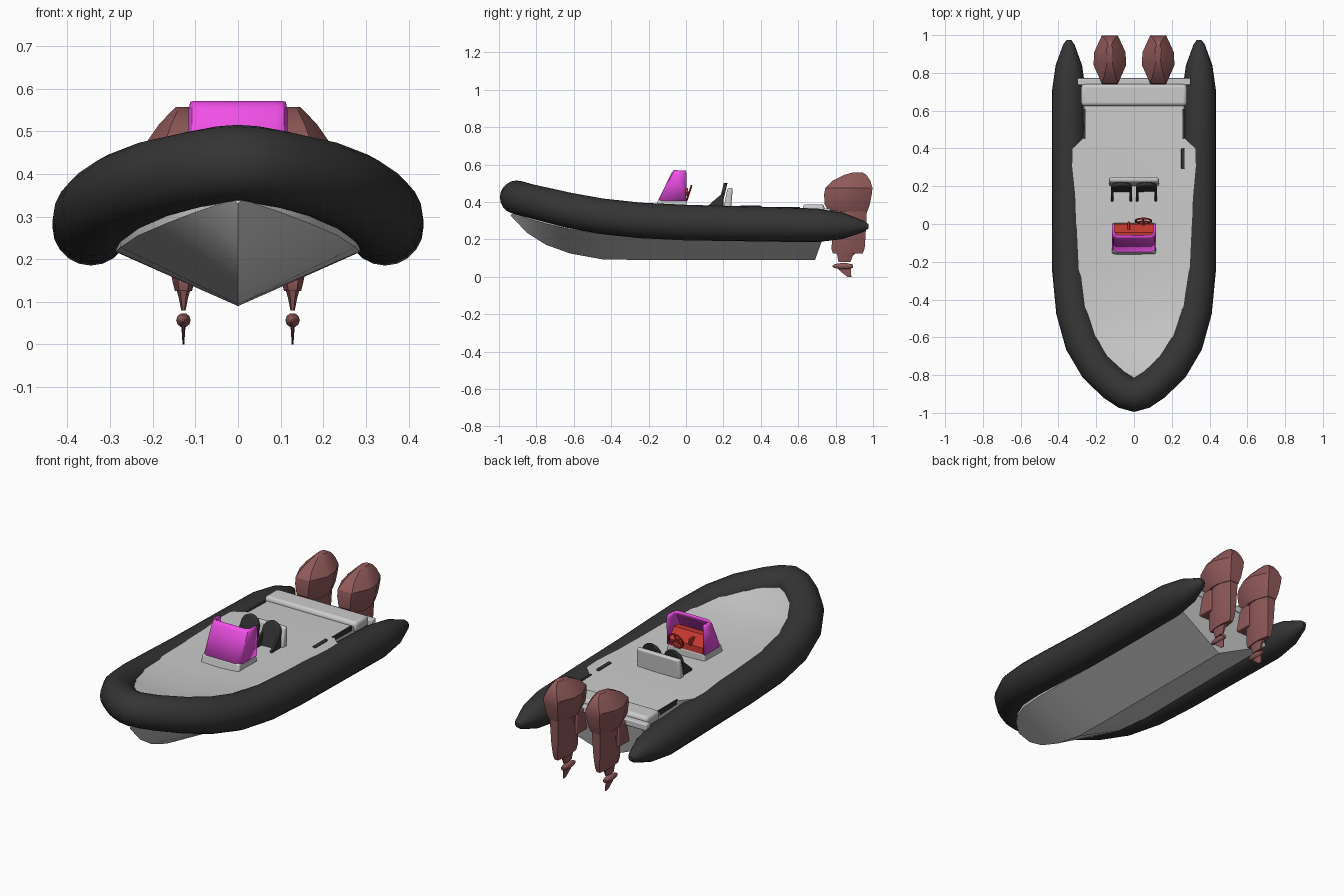
import bpy, bmesh, math
from mathutils import Vector

if "Cube" in bpy.data.objects:
    bpy.data.objects.remove(bpy.data.objects["Cube"])


def material(name, rgb):
    m = bpy.data.materials.new(name)
    m.diffuse_color = (*rgb, 1)
    m.use_nodes = True
    m.node_tree.nodes["Principled BSDF"].inputs["Base Color"].default_value = m.diffuse_color
    return m


BLACK = material("black_rubber", (0.035, 0.035, 0.035))
BROWN = material("engine_brown", (0.28, 0.1, 0.1))
PINK = material("magenta", (0.87, 0.08, 0.8))
RED = material("dash_red", (0.55, 0.04, 0.03))


def finish(bm, name, mat=None, angle=35, bevel=0):
    bmesh.ops.recalc_face_normals(bm, faces=bm.faces)
    me = bpy.data.meshes.new(name)
    bm.to_mesh(me)
    bm.free()
    ob = bpy.data.objects.new(name, me)
    bpy.context.collection.objects.link(ob)
    if mat:
        me.materials.append(mat)
    if bevel:
        b = ob.modifiers.new("bevel", "BEVEL")
        b.width, b.segments = bevel, 3
    bpy.ops.object.select_all(action="DESELECT")
    ob.select_set(True)
    bpy.context.view_layer.objects.active = ob
    bpy.ops.object.shade_smooth_by_angle(angle=math.radians(angle))
    return ob


def loft(name, rings, mat=None, closed=True, **kw):
    bm = bmesh.new()
    vs = [[bm.verts.new(p) for p in r] for r in rings]
    n = len(vs[0])
    for a, b in zip(vs, vs[1:]):
        for i in range(n if closed else n - 1):
            j = (i + 1) % n
            bm.faces.new((a[i], a[j], b[j], b[i]))
    if closed:
        bm.faces.new(vs[0])
        bm.faces.new(vs[-1])
    return finish(bm, name, mat, **kw)


def rect(x, y0, y1, z):
    return [(-x, y0, z), (x, y0, z), (x, y1, z), (-x, y1, z)]


def box(name, x0, x1, y0, y1, z0, z1, mat=None, bevel=0):
    rings = [[(x0, y0, z), (x1, y0, z), (x1, y1, z), (x0, y1, z)] for z in (z0, z1)]
    return loft(name, rings, mat, bevel=bevel)


def sweep(name, path, mat, sides):
    """Tube along path of (x, y, z, radius)."""
    pts = [Vector(p[:3]) for p in path]
    rings = []
    for i, c in enumerate(pts):
        t = (pts[min(i + 1, len(pts) - 1)] - pts[max(i - 1, 0)]).normalized()
        side = t.cross(Vector((0, 0, 1))).normalized()
        up = side.cross(t)
        rings.append([c + path[i][3] * (side * math.cos(a) + up * math.sin(a))
                      for a in (2 * math.pi * k / sides for k in range(sides))])
    return loft(name, rings, mat, angle=45)


# Inflatable collar, half path mirrored about the bow
half = [(.345, .975, .27, .012), (.345, .95, .27, .03), (.345, .84, .272, .07), (.345, .7, .275, .09),
        (.342, .4, .282, .093), (.34, 0, .29, .095), (.338, -.25, .302, .095), (.318, -.46, .325, .095),
        (.272, -.63, .357, .094), (.2, -.755, .387, .092), (.105, -.85, .41, .09), (.04, -.893, .422, .09)]
sweep("collar_tube", half + [(0, -.905, .425, .09)] + [(-x, y, z, r) for x, y, z, r in reversed(half)], BLACK, 20)

# Hull with deck: y of keel/chine/edge, keel z, chine x z, edge x z, deck middle z
stations = [(.69, .735, .77, .09, .28, .215, .265, .36, .36), (.46, .46, .46, .09, .282, .215, .265, .37, .37),
            (.4, .4, .4, .09, .284, .217, .325, .374, .37), (0, 0, 0, .09, .285, .217, .335, .379, .37),
            (-.25, -.25, -.25, .09, .285, .218, .325, .386, .366), (-.45, -.45, -.45, .094, .275, .228, .3, .402, .366),
            (-.62, -.62, -.62, .125, .235, .255, .25, .425, .385), (-.75, -.75, -.75, .172, .165, .285, .17, .44, .43),
            (-.85, -.84, -.84, .235, .1, .31, .08, .442, .44), (-.94, -.92, -.88, .33, .01, .34, .01, .442, .442)]
loft("hull", [[(0, ye, dz), (ex, ye, ez), (cx, yc, cz), (0, yk, kz), (-cx, yc, cz), (-ex, ye, ez)]
              for yk, yc, ye, kz, cx, cz, ex, ez, dz in stations])

# Stern bench, lip and dark side slots
box("stern_bench", -.28, .28, .625, .74, .33, .388, bevel=.018)
box("transom_lip", -.3, .3, .735, .772, .33, .366, bevel=.006)
for s in (-1, 1):
    box("side_slot", s * .262 - .005, s * .262 + .005, .45, .61, .33, .374, BLACK)
box("deck_handle", .25, .268, .29, .4, .365, .382, BLACK, .004)

# Console: base, wrap-around shell, dash
loft("console_base", [rect(.118, -.165, .005, .35), rect(.112, -.15, .003, .412)], bevel=.01)


def shell_ring(x, y0, y1, z, r=.022):
    right = [(x, y1), (x, y0 + r), (x - r * .3, y0 + r * .3), (x - r, y0)]
    return [(a, b, z) for a, b in right] + [(-a, b, z) for a, b in reversed(right)]


shell = loft("console_shell", [shell_ring(.111, -.145, 0, .405), shell_ring(.111, -.075, .003, .55),
                               shell_ring(.107, -.062, 0, .568)], PINK, closed=False)
sol = shell.modifiers.new("thickness", "SOLIDIFY")
sol.thickness, sol.offset = .01, 0
loft("dashboard", [rect(.103, -.13, .002, .405), rect(.103, -.11, 0, .44), rect(.103, -.08, -.045, .49)], RED)
box("throttle", -.035, -.022, -.03, .012, .44, .475, RED, .003)

# Steering wheel with column and spokes
wc, tilt = Vector((.05, .016, .447)), math.radians(72)
bpy.ops.mesh.primitive_torus_add(location=wc, rotation=(tilt, 0, 0), major_radius=.042, minor_radius=.005,
                                 major_segments=24, minor_segments=8)
bpy.context.object.name = "steering_wheel"
bpy.context.object.data.materials.append(RED)
bpy.ops.object.shade_smooth_by_angle()


def rod(name, a, b, r, mat):
    d = b - a
    bpy.ops.mesh.primitive_cylinder_add(vertices=10, radius=r, depth=d.length, location=(a + b) / 2,
                                        rotation=d.to_track_quat("Z", "Y").to_euler())
    bpy.context.object.name = name
    bpy.context.object.data.materials.append(mat)


for k in range(3):
    a = math.radians(90 + 120 * k)
    rim = Vector((math.cos(a), math.sin(a) * math.cos(tilt), math.sin(a) * math.sin(tilt))) * .042
    rod("wheel_spoke", wc, wc + rim, .004, RED)
rod("wheel_column", wc, wc + Vector((0, -.05, -.015)), .009, RED)

# Seats: shared grey backrest and two dark bucket seats
loft("seat_backrest", [rect(.132, .197, .24, .35), rect(.13, .222, .25, .475)], bevel=.01)
for cx in (-.066, .066):
    w = .054
    outline = [(-w, .36), (-w, .45)] + [(w * math.cos(t), .45 + .052 * math.sin(t)) for t in
                                       [math.pi * (1 - k / 8) for k in range(1, 8)]] + [(w, .45), (w, .36)]
    loft("seat_back", [[(cx + x, y + (z - .36) * .24, z) for x, z in outline] for y in (.168, .188)], BLACK, bevel=.004)
    for s in (-1, 1):
        side = [(.12, .365), (.12, .382), (.175, .43), (.2, .45), (.2, .365)]
        loft("seat_side", [[(cx + s * x, y, z) for y, z in side] for x in (.043, .056)], BLACK, bevel=.003)
    box("seat_cushion", cx - .045, cx + .045, .175, .2, .36, .395, BLACK, .005)

# Twin outboards, stacked octagonal sections: z, front y, back y, half width
cowl = [(.35, .765, .97, .055), (.385, .742, .982, .07), (.44, .738, .993, .082), (.475, .745, .997, .086),
        (.515, .785, .985, .058), (.545, .845, .965, .03), (.557, .89, .945, .018)]
leg = [(.125, .785, .945, .02), (.15, .777, .955, .026), (.22, .785, .96, .04), (.37, .8, .968, .05)]
neck = [(.08, .815, .88, .005), (.11, .81, .89, .011), (.14, .8, .92, .02)]
skeg = [(0, .862, .884, .002), (.03, .825, .882, .004), (.06, .8, .88, .006)]


def sections(name, cx, data):
    rings = []
    for z, a, b, w in data:
        d = b - a
        right = [(.5 * w, a), (w, a + .38 * d), (.97 * w, a + .65 * d), (.5 * w, b)]
        rings.append([(cx + x, y, z) for x, y in right] + [(cx - x, y, z) for x, y in reversed(right)])
    loft(name, rings, BROWN, angle=28)


for cx in (-.128, .128):
    sections("engine_cowl", cx, cowl)
    sections("engine_leg", cx, leg)
    sections("engine_neck", cx, neck)
    sections("engine_skeg", cx, skeg)
    sweep("gearcase", [(cx, y, .057, r) for y, r in
                       ((.782, .003), (.795, .011), (.825, .017), (.86, .017), (.892, .01))], BROWN, 10)
    box("engine_bracket", cx - .045, cx + .045, .735, .83, .23, .355, BROWN, .006)
